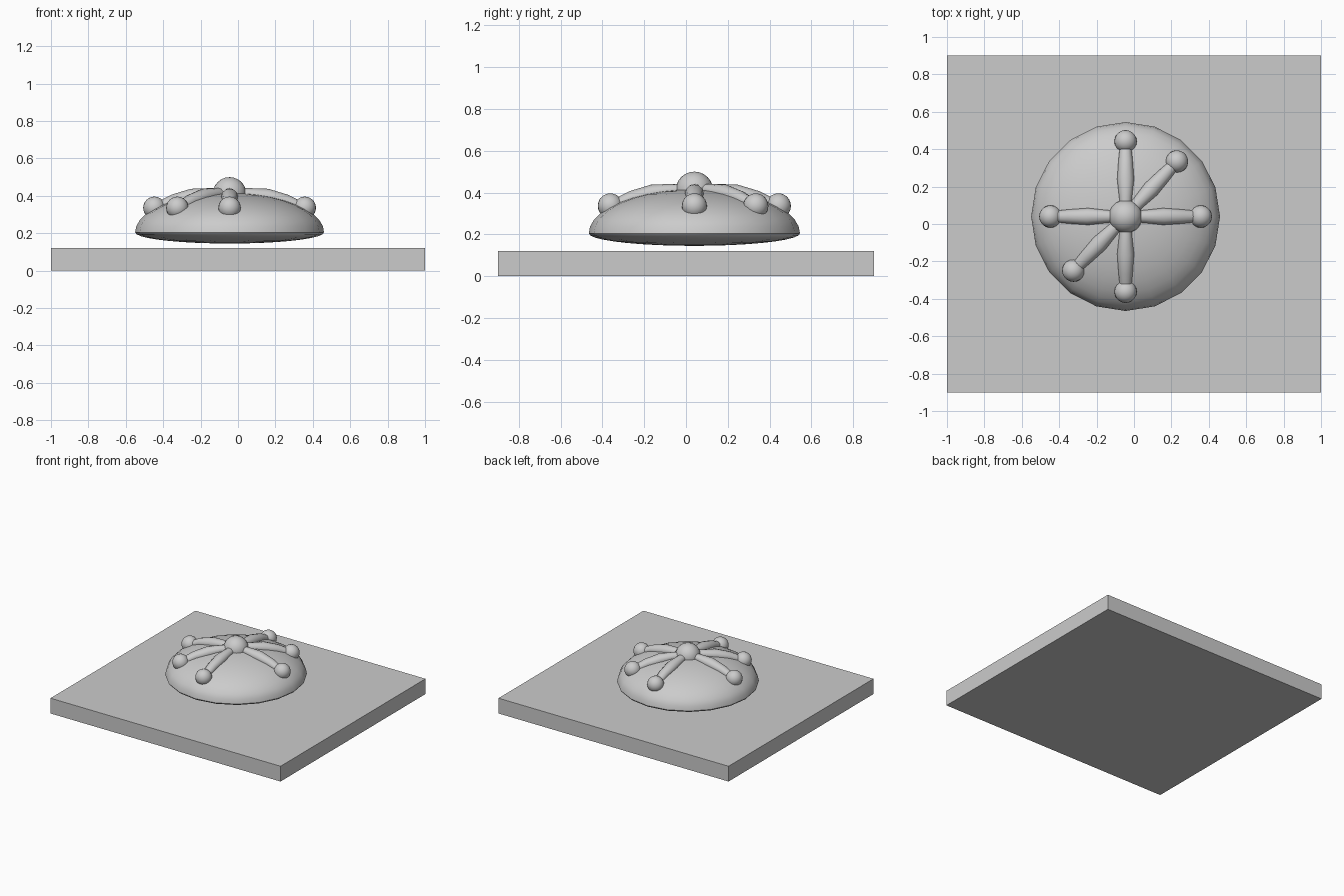
import bpy, bmesh, math

if "Cube" in bpy.data.objects:
    bpy.data.objects.remove(bpy.data.objects["Cube"])

CX, CY = -0.045, 0.04      # dome axis
R, MID, RISE, DROP = 0.505, 0.205, 0.21, 0.06


def dome_z(r):
    return MID + RISE * math.sqrt(max(0, 1 - (r / R) ** 2))


def smooth(ob, angle=40):
    bpy.ops.object.select_all(action='DESELECT')
    ob.select_set(True)
    bpy.context.view_layer.objects.active = ob
    bpy.ops.object.shade_smooth_by_angle(angle=math.radians(angle))


def lathe(name, profile, sides):
    # profile runs from bottom pole to top pole
    bm = bmesh.new()
    rings = []
    for r, z in profile:
        n = 1 if r < 1e-5 else sides
        rings.append([bm.verts.new((r * math.cos(2 * math.pi * i / sides),
                                    r * math.sin(2 * math.pi * i / sides), z)) for i in range(n)])
    for a, b in zip(rings, rings[1:]):
        for i in range(sides):
            j = (i + 1) % sides
            if len(a) == 1:
                bm.faces.new((a[0], b[j], b[i]))
            elif len(b) == 1:
                bm.faces.new((a[i], a[j], b[0]))
            else:
                bm.faces.new((a[i], a[j], b[j], b[i]))
    bmesh.ops.recalc_face_normals(bm, faces=bm.faces)
    me = bpy.data.meshes.new(name)
    bm.to_mesh(me)
    bm.free()
    ob = bpy.data.objects.new(name, me)
    bpy.context.collection.objects.link(ob)
    ob.location = (CX, CY, 0)
    smooth(ob)
    return ob


def ball(name, loc, radius):
    bpy.ops.mesh.primitive_uv_sphere_add(segments=20, ring_count=12, radius=radius, location=loc)
    ob = bpy.context.object
    ob.name = name
    smooth(ob)


def arm(name, angle):
    # swelling rod that follows the dome surface
    bm = bmesh.new()
    stations = [(0.0, 0.028), (0.1, 0.034), (0.2, 0.045), (0.3, 0.038), (0.4, 0.028)]
    sides, rings = 12, []
    for r, w in stations:
        slope = (dome_z(r + 0.01) - dome_z(max(r - 0.01, 0))) / 0.02
        t = math.atan(slope)
        ring = []
        for i in range(sides):
            a = 2 * math.pi * i / sides
            u, v = w * math.cos(a), 0.9 * w * math.sin(a)
            ring.append(bm.verts.new((r - v * math.sin(t), u, dome_z(r) + v * math.cos(t))))
        rings.append(ring)
    for a, b in zip(rings, rings[1:]):
        for i in range(sides):
            j = (i + 1) % sides
            bm.faces.new((a[i], a[j], b[j], b[i]))
    bm.faces.new(rings[0])
    bm.faces.new(rings[-1])
    bmesh.ops.recalc_face_normals(bm, faces=bm.faces)
    me = bpy.data.meshes.new(name)
    bm.to_mesh(me)
    bm.free()
    ob = bpy.data.objects.new(name, me)
    bpy.context.collection.objects.link(ob)
    ob.location = (CX, CY, 0)
    ob.rotation_euler.z = angle
    smooth(ob)


# base slab
bpy.ops.mesh.primitive_cube_add(size=1, location=(0, 0, 0.06))
slab = bpy.context.object
slab.name = "base_slab"
slab.scale = (2, 1.8, 0.12)

# floating dome: shallow rounded underside, taller top
under = [(R * math.sin(math.radians(a)), MID - DROP * math.cos(math.radians(a))) for a in range(0, 90, 10)]
upper = [(R * math.cos(math.radians(a)), MID + RISE * math.sin(math.radians(a))) for a in range(0, 90, 9)]
lathe("dome", under + upper + [(0, MID + RISE)], 20)

# central knob and six radiating arms with end knobs
ball("centre_knob", (CX, CY, 0.41), 0.09)
for n, deg in enumerate((0, 47, 90, 180, 226, 270)):
    a = math.radians(deg)
    arm(f"arm_{n + 1}", a)
    ball(f"end_knob_{n + 1}", (CX + 0.402 * math.cos(a), CY + 0.402 * math.sin(a), 0.336), 0.06)
